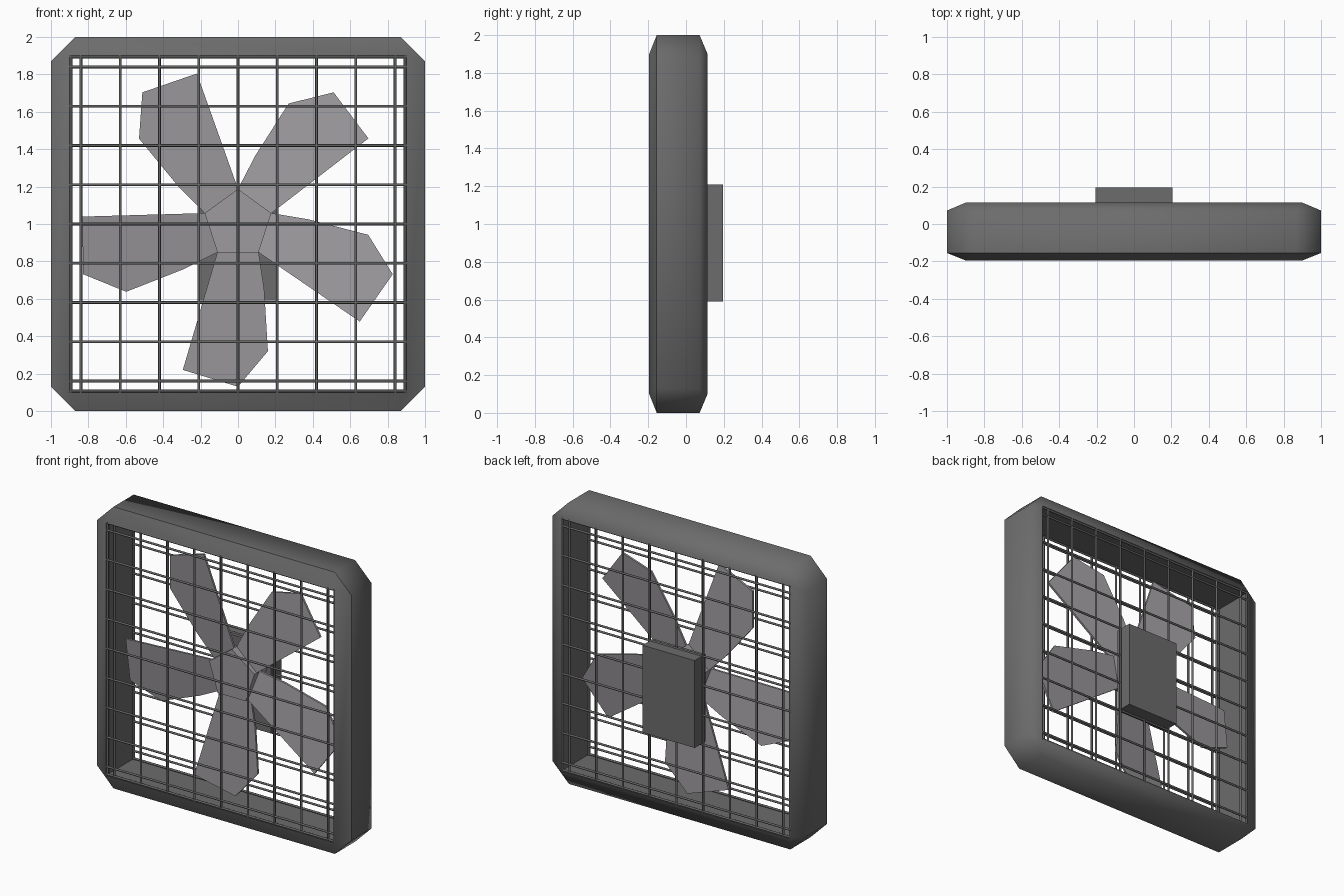
import bpy, bmesh, math
from mathutils import Matrix, Vector

cube = bpy.data.objects.get("Cube")
if cube:
    bpy.data.objects.remove(cube, do_unlink=True)

CENTRE = Vector((0, 0, 1))


def material(name, rgb):
    m = bpy.data.materials.new(name)
    m.use_nodes = True
    m.diffuse_color = (*rgb, 1)
    bsdf = m.node_tree.nodes["Principled BSDF"]
    bsdf.inputs["Base Color"].default_value = (*rgb, 1)
    bsdf.inputs["Roughness"].default_value = 0.7
    return m


dark_grey = material("dark grey plastic", (0.15, 0.15, 0.15))
light_grey = material("light grey blade", (0.34, 0.325, 0.345))
wire_grey = material("wire grey", (0.13, 0.135, 0.13))


def finish(name, bm, mat, smooth=None):
    bmesh.ops.recalc_face_normals(bm, faces=bm.faces)
    mesh = bpy.data.meshes.new(name)
    bm.to_mesh(mesh)
    bm.free()
    mesh.materials.append(mat)
    ob = bpy.data.objects.new(name, mesh)
    bpy.context.collection.objects.link(ob)
    if smooth:
        bpy.ops.object.select_all(action="DESELECT")
        ob.select_set(True)
        bpy.context.view_layer.objects.active = ob
        bpy.ops.object.shade_smooth_by_angle(angle=math.radians(smooth))
    return ob


# Frame: chamfered outer band sloping in to a square opening on both sides
def build_frame(front=-0.195, band_front=-0.155, band_back=0.072, back=0.114):
    bm = bmesh.new()
    corner, opening = 0.87, 0.9
    quarters = [Matrix.Rotation(math.radians(90 * i), 3, "Y") for i in range(4)]

    def ring(points, y):
        return [bm.verts.new(q @ Vector((x, y, z)) + CENTRE)
                for q in quarters for x, z in points]

    outer = [ring([(-corner, 1), (corner, 1)], y) for y in (band_front, band_back)]
    inner = [ring([(opening, opening)], y) for y in (front, back)]
    for i in range(8):
        j = (i + 1) % 8
        bm.faces.new((outer[0][i], outer[0][j], outer[1][j], outer[1][i]))
    for i in range(4):
        j = (i + 1) % 4
        bm.faces.new((inner[0][i], inner[0][j], inner[1][j], inner[1][i]))
        for o, n in zip(outer, inner):
            bm.faces.new((o[2 * i], o[2 * i + 1], n[i], n[i - 1]))
            bm.faces.new((o[2 * i + 1], o[(2 * i + 2) % 8], n[i]))
    return finish("frame", bm, dark_grey, 50)


# Wire grille: evenly spaced thin rods plus one along each edge
def build_grille(name, y):
    bm = bmesh.new()
    offsets = [0.21 * i for i in range(-4, 5)] + [-0.893, 0.893]
    for o in offsets:
        upright = Matrix.Translation(CENTRE + Vector((o, y, 0)))
        level = Matrix.Translation(CENTRE + Vector((0, y, o))) @ Matrix.Rotation(math.pi / 2, 4, "Y")
        for m in (upright, level):
            bmesh.ops.create_cone(bm, cap_ends=True, segments=8, radius1=0.0075,
                                  radius2=0.0075, depth=1.8, matrix=m)
    return finish(name, bm, wire_grey, 50)


# Extruded prism from an outline of (x, y, z) points, thickened along y
def prism(bm, points, depth, matrix):
    front = [bm.verts.new(matrix @ Vector(p)) for p in points]
    back = [bm.verts.new(matrix @ (Vector(p) + Vector((0, depth, 0)))) for p in points]
    bm.faces.new(front)
    bm.faces.new(back[::-1])
    for i in range(len(points)):
        j = (i + 1) % len(points)
        bm.faces.new((front[i], back[i], back[j], front[j]))


# Pitched blade pointing down: straight leading edge forward, angled edge behind
BLADE = [(-0.11, -0.15), (-0.295, -0.78), (0, -0.87),
         (0.16, -0.68), (0.14, -0.35), (0.11, -0.15)]


def build_blades():
    pitch = 0.14
    outline = [(x, pitch * x - 0.03, z) for x, z in BLADE]
    for i in range(5):
        bm = bmesh.new()
        turn = Matrix.Translation(CENTRE) @ Matrix.Rotation(math.radians(72 * i), 4, "Y")
        prism(bm, outline, 0.015, turn)
        finish(f"blade_{i + 1}", bm, light_grey)


# Five-sided hub reaching back to the motor
def build_hub(radius=0.187, front=-0.07):
    bm = bmesh.new()
    angles = [math.radians(72 * i) for i in range(5)]
    outline = [(radius * math.sin(a), front, radius * math.cos(a)) for a in angles]
    prism(bm, outline, 0.15, Matrix.Translation(CENTRE))
    finish("hub", bm, light_grey)


# Motor housing on the back
def build_motor():
    bm = bmesh.new()
    size = Matrix.Diagonal((0.41, 0.12, 0.62, 1))
    bmesh.ops.create_cube(bm, size=1, matrix=Matrix.Translation((0, 0.135, 0.9)) @ size)
    finish("motor_housing", bm, dark_grey)


build_frame()
build_grille("front_grille", -0.188)
build_grille("back_grille", 0.107)
build_blades()
build_hub()
build_motor()
